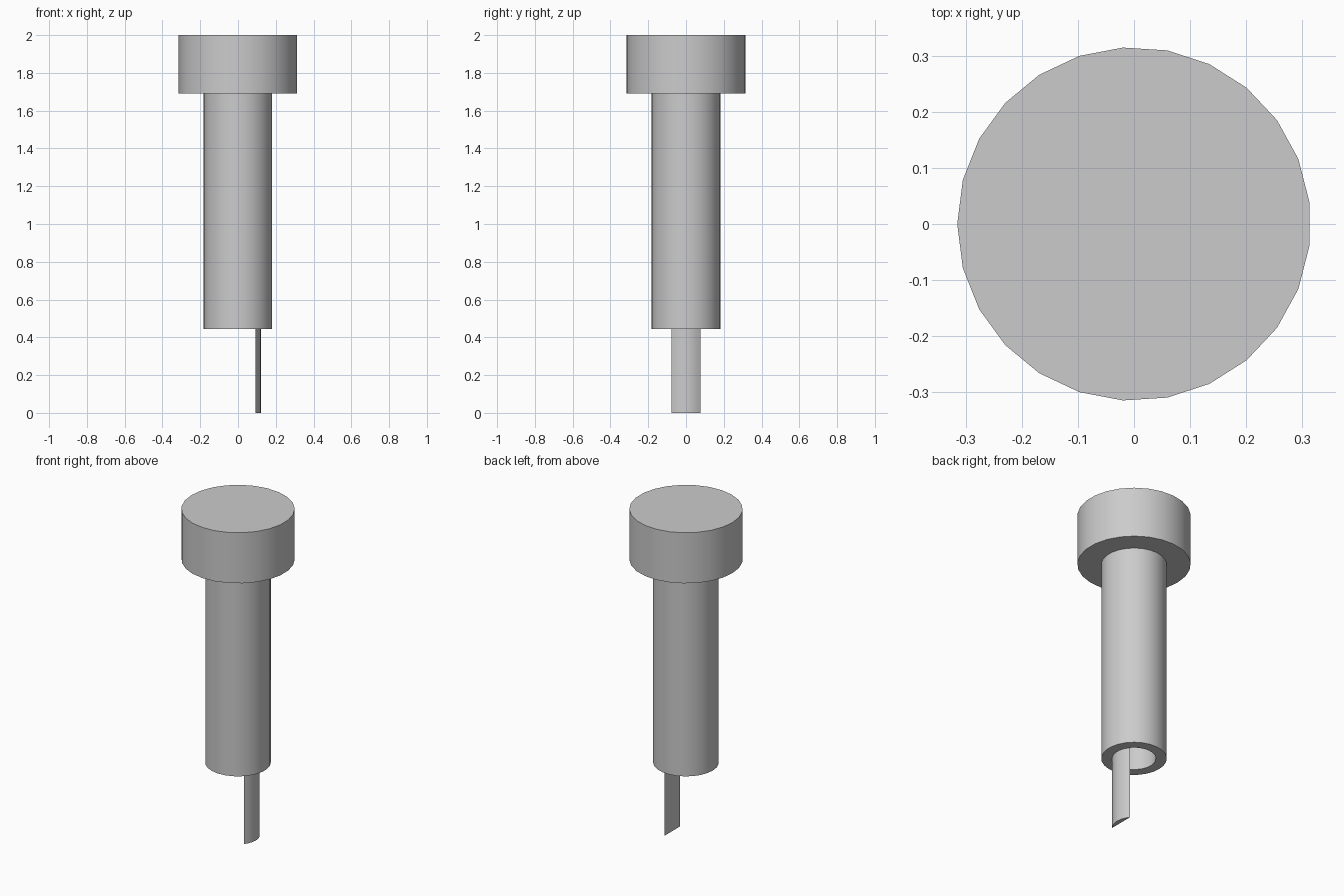
import bpy, bmesh, math

cube = bpy.data.objects.get("Cube")
if cube:
    bpy.data.objects.remove(cube)

SIDES = 25
BORE = 0.122

grey = bpy.data.materials.new("plain_grey")
grey.use_nodes = True
colour = (0.6, 0.6, 0.6, 1)
grey.diffuse_color = colour
grey.node_tree.nodes["Principled BSDF"].inputs["Base Color"].default_value = colour


def ring(radius, start=-math.pi, sweep=2 * math.pi, steps=SIDES, closed=True):
    """Points along a circle or an arc."""
    count = steps if closed else steps + 1
    angles = [start + sweep * i / steps for i in range(count)]
    return [(radius * math.cos(a), radius * math.sin(a)) for a in angles]


def extrude_outline(name, outline, bottom, top, hole=None):
    """Prism from an outline, with an optional matching hole through it."""
    bm = bmesh.new()

    def loop(points, z):
        return [bm.verts.new((x, y, z)) for x, y in points]

    def bridge(a, b):
        for i in range(len(a)):
            j = (i + 1) % len(a)
            bm.faces.new((a[i], a[j], b[j], b[i]))

    low, high = loop(outline, bottom), loop(outline, top)
    bridge(low, high)
    if hole:
        hole_low, hole_high = loop(hole, bottom), loop(hole, top)
        bridge(hole_high, hole_low)
        bridge(hole_low, low)
        bridge(high, hole_high)
    else:
        bm.faces.new(low[::-1])
        bm.faces.new(high)
    bmesh.ops.recalc_face_normals(bm, faces=bm.faces)
    mesh = bpy.data.meshes.new(name)
    bm.to_mesh(mesh)
    bm.free()
    mesh.materials.append(grey)
    obj = bpy.data.objects.new(name, mesh)
    bpy.context.collection.objects.link(obj)
    bpy.ops.object.select_all(action="DESELECT")
    obj.select_set(True)
    bpy.context.view_layer.objects.active = obj
    bpy.ops.object.shade_smooth_by_angle(angle=math.radians(30))
    return obj


# Wide head and hollow sleeve below it
extrude_outline("head", ring(0.315), 1.69, 2.0)
extrude_outline("sleeve", ring(0.182), 0.445, 1.69, hole=ring(BORE))

# Half-moon blade running down one side of the bore
half = math.radians(39.6)
blade = ring(BORE - 0.001, -half, 2 * half, 6, closed=False)
extrude_outline("blade", blade, 0.0, 1.69)
